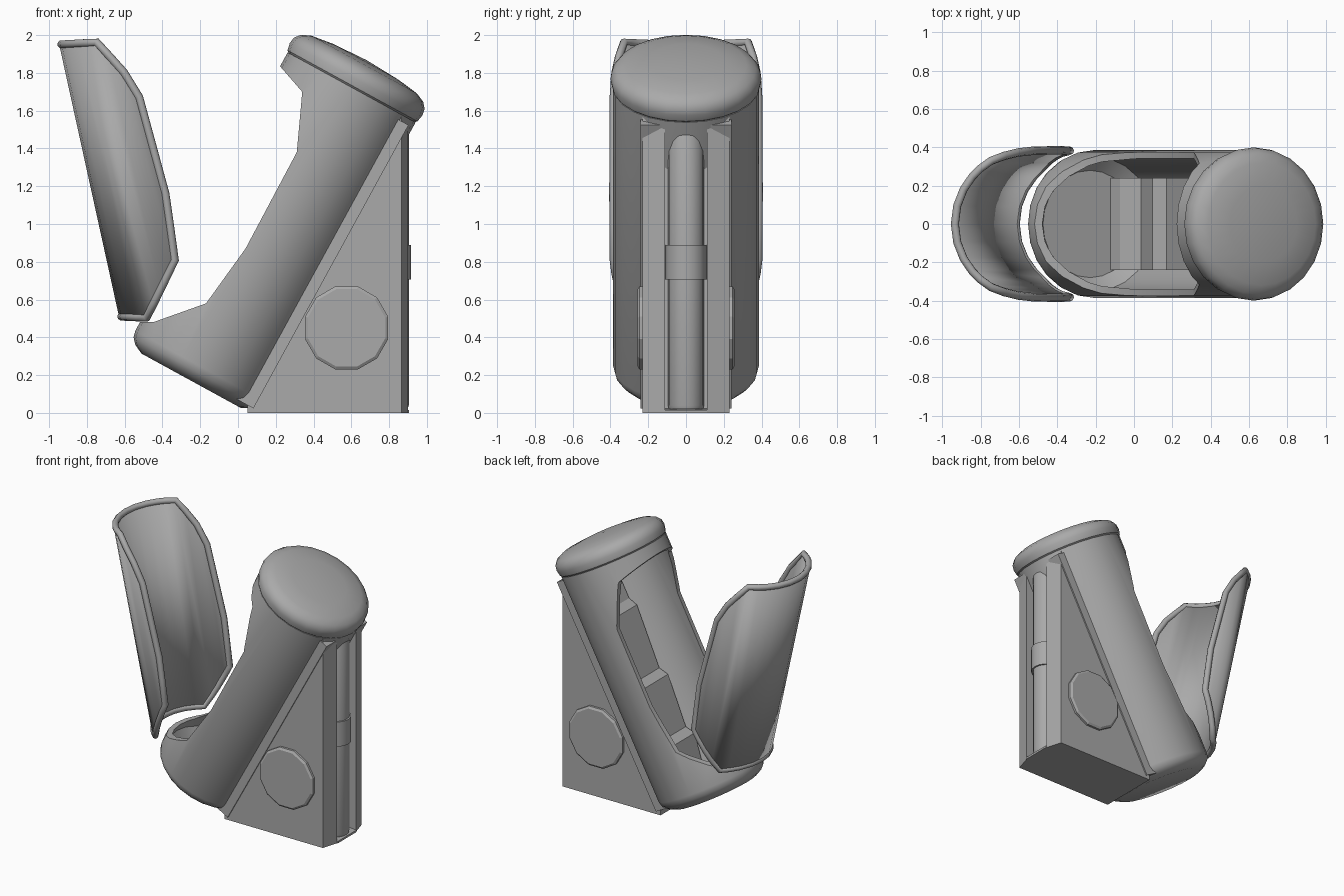
import bpy, bmesh, math
from mathutils import Matrix, Vector

cube = bpy.data.objects.get("Cube")
if cube:
    bpy.data.objects.remove(cube)

grey = bpy.data.materials.new("plain_grey")
grey.use_nodes = True
COLOUR = (0.4, 0.4, 0.4, 1)
grey.diffuse_color = COLOUR
grey.node_tree.nodes["Principled BSDF"].inputs["Base Color"].default_value = COLOUR

# Local frames: z runs along the pod or the lid
TILT = math.radians(28.7)
POD = Matrix.Translation((-0.263, 0, 0.144)) @ Matrix.Rotation(TILT, 4, 'Y')
LID = Matrix.Translation((-0.244, 0, 0.603)) @ Matrix.Rotation(math.radians(-12.4), 4, 'Y')
WORLD = Matrix.Identity(4)


def finish(name, bm, frame=WORLD, smooth=True):
    bmesh.ops.recalc_face_normals(bm, faces=bm.faces)
    mesh = bpy.data.meshes.new(name)
    bm.to_mesh(mesh)
    bm.free()
    mesh.materials.append(grey)
    obj = bpy.data.objects.new(name, mesh)
    bpy.context.collection.objects.link(obj)
    obj.matrix_world = frame
    if smooth:
        shade(obj)
    return obj


def shade(obj):
    bpy.ops.object.select_all(action='DESELECT')
    obj.select_set(True)
    bpy.context.view_layer.objects.active = obj
    bpy.ops.object.shade_smooth_by_angle(angle=math.radians(35))


def lathe(name, profile, frame, sides=24, smooth=True):
    bm = bmesh.new()
    verts = [bm.verts.new((r, 0, z)) for r, z in profile]
    edges = [bm.edges.new(pair) for pair in zip(verts, verts[1:])]
    bmesh.ops.spin(bm, geom=verts + edges, cent=(0, 0, 0), axis=(0, 0, 1),
                   angle=math.tau, steps=sides, use_duplicate=False)
    bmesh.ops.remove_doubles(bm, verts=bm.verts, dist=0.0005)
    return finish(name, bm, frame, smooth)


def extrude_side(name, outline, half, frame, smooth=False):
    """Extrude an x-z outline across y."""
    bm = bmesh.new()
    face = bm.faces.new([bm.verts.new((x, -half, z)) for x, z in outline])
    out = bmesh.ops.extrude_face_region(bm, geom=[face])
    moved = [g for g in out["geom"] if isinstance(g, bmesh.types.BMVert)]
    bmesh.ops.translate(bm, verts=moved, vec=(0, 2 * half, 0))
    return finish(name, bm, frame, smooth)


def cut(target, cutter):
    mod = target.modifiers.new("cut", 'BOOLEAN')
    mod.object, mod.operation, mod.solver = cutter, 'DIFFERENCE', 'EXACT'
    bpy.context.view_layer.update()
    bpy.context.view_layer.objects.active = target
    bpy.ops.object.modifier_apply(modifier=mod.name)
    bpy.data.objects.remove(cutter)


# Hollow pod with a shaped opening
pod = lathe("pod_shell", [(0, 0.03), (0.3, 0.03), (0.35, 0.055), (0.377, 0.085),
                          (0.386, 0.12), (0.386, 1.8), (0, 1.8)], POD, smooth=False)
cut(pod, lathe("cavity", [(0, 0.07), (0.28, 0.07), (0.35, 0.13), (0.356, 1.76),
                          (0, 1.76)], POD, smooth=False))
cut(pod, extrude_side("opening", [(-0.6, 1.77), (-0.404, 1.723), (-0.218, 1.654),
                                  (-0.09, 1.36), (-0.083, 0.782), (-0.127, 0.427),
                                  (-0.325, 0.205), (-0.395, 0.167), (-0.6, 0.14)], 0.6, POD))
shade(pod)

# Rounded top cap
lathe("pod_cap", [(0, 1.79), (0.37, 1.79), (0.392, 1.81), (0.4, 1.85), (0.394, 1.885),
                  (0.37, 1.915), (0.32, 1.938), (0.2, 1.955), (0, 1.965)], POD)

# Stepped padding along the inner back
extrude_side("back_padding", [(0.36, 0.06), (0.12, 0.06), (0.14, 0.14), (0.22, 0.22),
                              (0.18, 0.42), (0.23, 0.48), (0.19, 0.86), (0.24, 0.92),
                              (0.2, 1.38), (0.24, 1.44), (0.24, 1.77), (0.36, 1.77)], 0.24, POD)

# Wedge stand: footprint with a rear groove, sliced along the pod's back
half_print = [(0.05, 0.23), (0.865, 0.23), (0.9, 0.11), (0.79, 0.11)]
footprint = half_print + [(x, -y) for x, y in reversed(half_print)]
bm = bmesh.new()
base = bm.faces.new([bm.verts.new((x, y, 0)) for x, y in footprint])
out = bmesh.ops.extrude_face_region(bm, geom=[base])
bmesh.ops.translate(bm, vec=(0, 0, 1.8),
                    verts=[g for g in out["geom"] if isinstance(g, bmesh.types.BMVert)])
res = bmesh.ops.bisect_plane(bm, geom=bm.verts[:] + bm.edges[:] + bm.faces[:],
                             plane_co=(0, 0, 0), clear_outer=True,
                             plane_no=(-math.cos(TILT), 0, math.sin(TILT)))
rim = [g for g in res["geom_cut"] if isinstance(g, bmesh.types.BMEdge)]
bmesh.ops.contextual_create(bm, geom=rim)
finish("stand", bm, smooth=False)

# Groove floor and sloping top stop
extrude_side("groove_floor", [(0.78, 0), (0.905, 0), (0.905, 0.015), (0.78, 0.025)], 0.11, WORLD)
extrude_side("groove_top", [(0.78, 1.5), (0.82, 1.5), (0.89, 1.55), (0.89, 1.6), (0.78, 1.6)],
             0.11, WORLD)

# Rear pipe with its clamp
PIPE = Matrix.Translation((0.808, 0, 0))
lathe("rear_pipe", [(0, 0.02), (0.09, 0.02), (0.096, 0.04), (0.096, 1.47),
                    (0.085, 1.5), (0, 1.51)], PIPE, 16)
lathe("pipe_clamp", [(0.09, 0.705), (0.108, 0.705), (0.108, 0.89), (0.09, 0.89)], PIPE, 16)

# Twelve-sided side discs
for name, side in (("front_disc", 1), ("rear_disc", -1)):
    frame = Matrix.Translation((0.575, -0.22 * side, 0.45)) \
        @ Matrix.Rotation(side * math.pi / 2, 4, 'X') @ Matrix.Rotation(math.pi / 12, 4, 'Z')
    lathe(name, [(0.228, 0), (0.228, 0.026), (0.212, 0.036), (0, 0.036)], frame, 12, False)

# Lid: curved shell between a lower and an upper edge, depth measured from its spine
R = 0.385
LOWER = [(0, -0.01), (0.13, -0.045), (0.341, 0.222), (0.367, 0.575)]
UPPER = [(0, 1.465), (0.185, 1.435), (0.338, 1.165), (0.367, 0.575)]


def edge_height(edge, w):
    for (w0, s0), (w1, s1) in zip(edge, edge[1:]):
        if w <= w1:
            return s0 + (s1 - s0) * (w - w0) / (w1 - w0)
    return edge[-1][1]


def lid_point(w, s, side):
    return Vector((w - R, side * math.sqrt(R * R - (R - w) ** 2), s))


depths = [0, 0.012, 0.045, 0.09, 0.13, 0.185, 0.235, 0.29, 0.341, 0.355, 0.367]
columns = [(w, -1) for w in reversed(depths[1:])] + [(w, 1) for w in depths]
bm = bmesh.new()
pairs = [[bm.verts.new(lid_point(w, edge_height(e, w), side)) for e in (LOWER, UPPER)]
         for w, side in columns]
for (a, b), (c, d) in zip(pairs, pairs[1:]):
    bm.faces.new((a, c, d, b))
bmesh.ops.remove_doubles(bm, verts=bm.verts, dist=0.0005)
lid = finish("lid_shell", bm, LID)
wall = lid.modifiers.new("wall", 'SOLIDIFY')
wall.thickness, wall.offset = 0.024, 0

# Rolled bead around the lid edge
path = [lid_point(w, edge_height(LOWER, w), side) for w, side in columns]
path += [lid_point(w, edge_height(UPPER, w), side) for w, side in reversed(columns[1:-1])]
curve = bpy.data.curves.new("lid_bead", 'CURVE')
curve.dimensions = '3D'
curve.bevel_depth, curve.bevel_resolution = 0.022, 2
spline = curve.splines.new('POLY')
spline.points.add(len(path) - 1)
for point, co in zip(spline.points, path):
    point.co = (*co, 1)
spline.use_cyclic_u = True
spline.use_smooth = True
curve.materials.append(grey)
bead = bpy.data.objects.new("lid_bead", curve)
bpy.context.collection.objects.link(bead)
bead.matrix_world = LID
